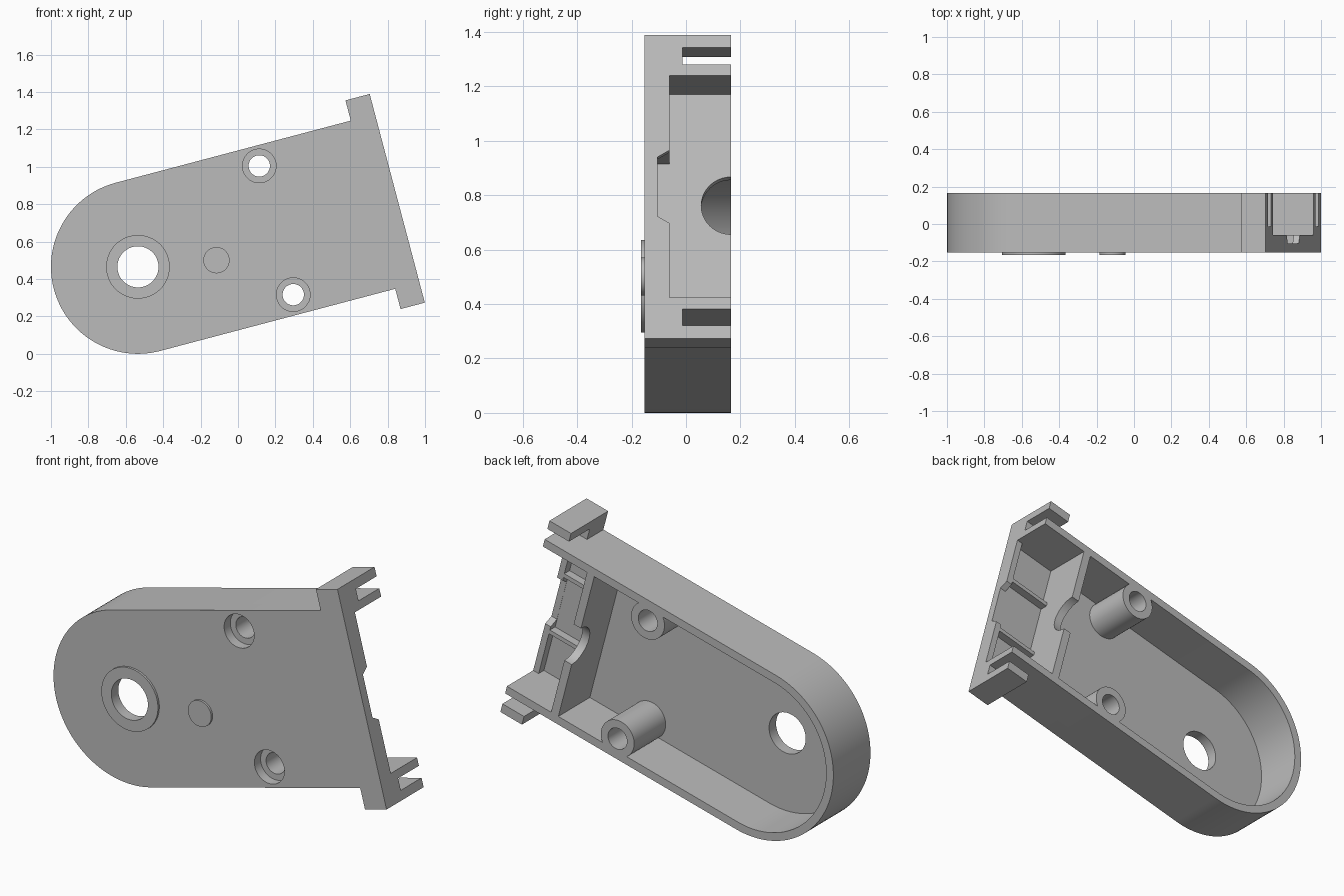
import bpy, bmesh, math
from math import cos, sin, pi, radians

cube = bpy.data.objects.get("Cube")
if cube:
    bpy.data.objects.remove(cube, do_unlink=True)

grey = bpy.data.materials.new("plain_grey")
grey.use_nodes = True
colour = (0.5, 0.5, 0.5, 1)
grey.diffuse_color = colour
grey.node_tree.nodes["Principled BSDF"].inputs["Base Color"].default_value = colour

TILT = radians(14.8)
BACK, FRONT, FLOOR, LIP = 0.165, -0.153, -0.105, -0.06   # depths along y
R, R_IN = 0.465, 0.422                                   # outer and inner half width
END, FLANGE_U, FLANGE_V = 1.434, 1.30, 0.577
WALL_A, WALL_B = 1.115, 1.16                             # cross wall along the arm


def prism(name, pts, lo, hi, axis="y"):
    """Extrude a 2D outline: (u, v) along y, or (y, v) along u."""
    bm = bmesh.new()

    def vert(a, b, d):
        return bm.verts.new((a, d, b) if axis == "y" else (d, a, b))
    low = [vert(a, b, lo) for a, b in pts]
    high = [vert(a, b, hi) for a, b in pts]
    bm.faces.new(low)
    bm.faces.new(high[::-1])
    n = len(pts)
    for i in range(n):
        j = (i + 1) % n
        bm.faces.new((low[i], high[i], high[j], low[j]))
    bmesh.ops.recalc_face_normals(bm, faces=bm.faces)
    mesh = bpy.data.meshes.new(name)
    bm.to_mesh(mesh)
    bm.free()
    mesh.materials.append(grey)
    obj = bpy.data.objects.new(name, mesh)
    bpy.context.collection.objects.link(obj)
    return obj


def arc(u, v, r, a0, a1, n):
    return [(u + r * cos(a0 + (a1 - a0) * i / n), v + r * sin(a0 + (a1 - a0) * i / n))
            for i in range(n + 1)]


def cylinder(name, u, v, r, lo, hi, axis="y"):
    return prism(name, arc(u, v, r, 0, 2 * pi, 64)[:-1], lo, hi, axis)


def block(name, u0, u1, v0, v1, lo, hi):
    return prism(name, [(u0, v0), (u1, v0), (u1, v1), (u0, v1)], lo, hi)


def combine(target, tool, operation="DIFFERENCE"):
    """Apply a boolean and discard the tool."""
    mod = target.modifiers.new("cut", "BOOLEAN")
    mod.operation, mod.solver, mod.object = operation, "EXACT", tool
    deps = bpy.context.evaluated_depsgraph_get()
    result = bpy.data.meshes.new_from_object(target.evaluated_get(deps))
    target.modifiers.clear()
    target.data = result
    bpy.data.objects.remove(tool, do_unlink=True)


# Housing outline: round nose, straight sides, flanged end
outline = arc(0, 0, R, pi / 2, 3 * pi / 2, 64)
outline += [(FLANGE_U, -R), (FLANGE_U, -FLANGE_V), (END, -FLANGE_V),
            (END, FLANGE_V), (FLANGE_U, FLANGE_V), (FLANGE_U, R)]
housing = prism("housing", outline, FRONT, BACK)

# Raised pads on the front face
combine(housing, cylinder("pivot_ring", 0, 0, 0.17, -BACK, -0.13), "UNION")
combine(housing, cylinder("round_pad", 0.415, -0.073, 0.07, -BACK, -0.13), "UNION")

# Main cavity, leaving the two screw bosses standing
nose = arc(0, 0, R_IN, pi / 2, 3 * pi / 2, 64)
cavity = prism("cavity", nose + [(WALL_A, -R_IN), (WALL_A, R_IN)], FLOOR, 0.3)
for side in (1, -1):
    combine(cavity, cylinder("boss", 0.765, side * 0.356, 0.1, -0.3, 0.4))
combine(housing, cavity)

# End compartment with a low lip and a chamfered notch through it
combine(housing, block("compartment", WALL_B, 1.40, -R_IN, R_IN, FLOOR, 0.3))
combine(housing, block("lip_opening", 1.3, 1.5, -R_IN, R_IN, LIP, 0.3))
notch = [(FLOOR + 0.001, -0.113), (LIP, -0.139), (0, -0.139),
         (0, 0.139), (LIP, 0.139), (FLOOR + 0.001, 0.113)]
combine(housing, prism("lip_notch", notch, 1.35, 1.5, "u"))

# Half-round seat in the cross wall
combine(housing, cylinder("half_round_seat", BACK, 0, 0.109, 1.08, 1.2, "u"))

# Pivot hole, stepped screw holes and flange slots
combine(housing, cylinder("pivot_hole", 0, 0, 0.11, -0.3, 0.3))
for side in (1, -1):
    v = side * 0.356
    combine(housing, cylinder("screw_hole", 0.765, v, 0.057, -0.3, 0.3))
    combine(housing, cylinder("counterbore", 0.765, v, 0.09, -0.3, -0.1))
    v0, v1 = sorted((side * R, side * 0.528))
    combine(housing, block("flange_slot", 1.2, 1.5, v0, v1, -0.013, 0.3))

parts = [housing]

# Thin ribs on the compartment floor
for side, label in ((1, "upper"), (-1, "lower")):
    v0, v1 = sorted((side * 0.159, side * 0.181))
    parts.append(block(label + "_rib", WALL_B, 1.40, v0, v1, FLOOR, LIP))

# Tilt into place and shade
bpy.ops.object.select_all(action="DESELECT")
for obj in parts:
    obj.location = (-0.535, 0, R)
    obj.rotation_euler = (0, -TILT, 0)
    obj.select_set(True)
bpy.context.view_layer.objects.active = housing
bpy.ops.object.shade_smooth_by_angle(angle=radians(30))
